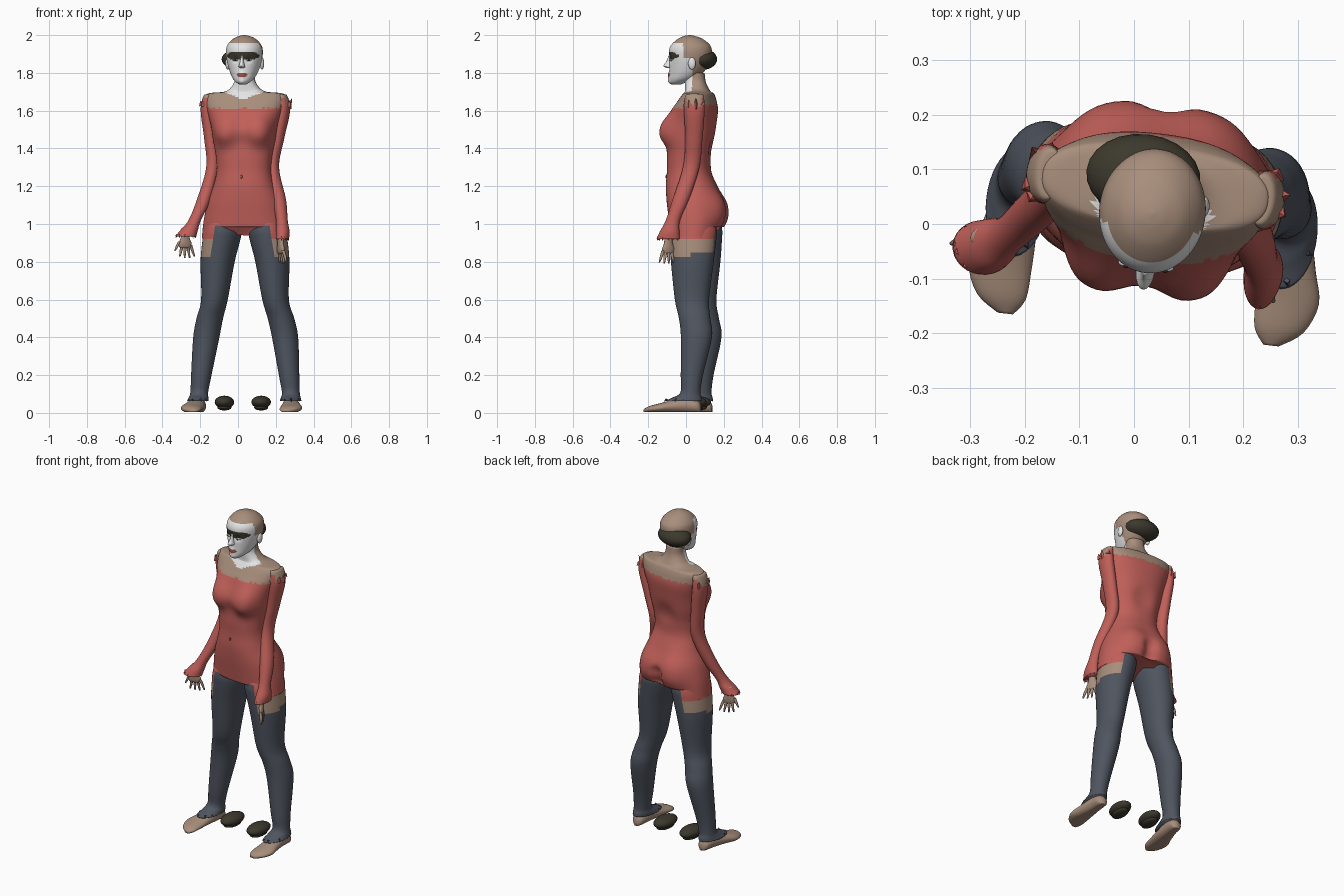
import bpy, bmesh, math, random
from mathutils import Vector, Matrix

random.seed(4)
if "Cube" in bpy.data.objects:
    bpy.data.objects.remove(bpy.data.objects["Cube"])

X, Y, Z = Vector((1, 0, 0)), Vector((0, 1, 0)), Vector((0, 0, 1))
# The figure is built symmetrically, then turned slightly about its own axis
POSE = Matrix.Translation((.037, .05, 0)) @ Matrix.Rotation(-.12, 4, 'Z') @ Matrix.Translation((0, -.05, 0))


def material(name, r, g, b):
    m = bpy.data.materials.new(name)
    m.use_nodes = True
    m.diffuse_color = (r, g, b, 1)
    m.node_tree.nodes["Principled BSDF"].inputs["Base Color"].default_value = (r, g, b, 1)
    return m


skin = material("skin", .39, .27, .2)
red = material("red cloth", .53, .115, .1)
slate = material("slate stocking", .078, .09, .115)
white = material("white paint", .78, .78, .78)
dark = material("dark olive", .045, .04, .026)
lip = material("lip", .3, .09, .065)


def finish(bm, name, mats, rule=None, smooth=True):
    """Colour faces by rule, pose the mesh and link it as an object."""
    bmesh.ops.recalc_face_normals(bm, faces=bm.faces)
    bm.normal_update()
    for f in bm.faces:
        f.smooth = smooth
        if rule:
            f.material_index = mats.index(rule(f.calc_center_median(), f.normal))
    bm.transform(POSE)
    mesh = bpy.data.meshes.new(name)
    bm.to_mesh(mesh)
    bm.free()
    for m in mats:
        mesh.materials.append(m)
    obj = bpy.data.objects.new(name, mesh)
    bpy.context.collection.objects.link(obj)


def spline(rows, sub):
    """Catmull-Rom interpolation of the key cross-sections."""
    out = []
    for i in range(len(rows) - 1):
        a, b, c, d = (rows[max(0, min(len(rows) - 1, i + k))] for k in (-1, 0, 1, 2))
        for s in range(sub):
            t = s / sub
            out.append([q + t * (r - p + t * (2 * p - 5 * q + 4 * r - w + t * (3 * (q - r) + w - p))) / 2
                        for p, q, r, w in zip(a, b, c, d)])
    return out + [list(rows[-1])]


def loft(name, rows, mats, rule=None, seg=32, sub=4, u=X, v=Y, bumps=(), box=1, floor=lambda co: .004):
    """Skin rounded sections (x, y, z, half width, half depth), push bumps out, keep above the floor."""
    bm = bmesh.new()
    rings = []
    for x, y, z, ru, rv in spline(rows, sub):
        ring = []
        for k in range(seg):
            a = math.tau * k / seg
            c, s = (math.copysign(abs(w) ** box, w) for w in (math.cos(a), math.sin(a)))
            ring.append(bm.verts.new(Vector((x, y, z)) + u * ru * c + v * rv * s))
        rings.append(ring)
    for lo, hi in zip(rings, rings[1:]):
        for k in range(seg):
            n = (k + 1) % seg
            bm.faces.new((lo[k], lo[n], hi[n], hi[k]))
    bm.faces.new(rings[0])
    bm.faces.new(rings[-1])
    for vert in bm.verts:
        start = vert.co.copy()
        for centre, radius, push in bumps:
            d = (start - Vector(centre)).length / radius
            vert.co += Vector(push) * math.exp(-d ** 2.7)
        vert.co.z = max(vert.co.z, floor(start))
    finish(bm, name, mats, rule)


def band(z, rx, front, back, x=0):
    return (x, (front + back) / 2, z, rx, (back - front) / 2)


def blob(name, centre, radii, mat):
    bm = bmesh.new()
    bmesh.ops.create_uvsphere(bm, u_segments=24, v_segments=14, radius=1,
                              matrix=Matrix.Translation(centre) @ Matrix.Diagonal((*radii, 1)))
    finish(bm, name, [mat])


def tatters(name, centre, rx, ry, count, lift, size, mat):
    """Torn points of cloth around an edge."""
    bm = bmesh.new()
    for k in range(count):
        a = math.tau * (k + random.random() * .6) / count
        out = Vector((math.cos(a), math.sin(a), 0))
        at = Vector(centre) + Vector((out.x * rx, out.y * ry, 0))
        turn = (out * .35 + Z * lift).to_track_quat('Z', 'Y').to_matrix().to_4x4()
        bmesh.ops.create_cone(bm, segments=4, radius1=size * .35, radius2=0, cap_ends=True,
                              depth=size * random.uniform(.4, 1.2), matrix=Matrix.Translation(at) @ turn)
    finish(bm, name, [mat], smooth=False)


# Torso: dress below a ragged neckline, bare shoulders, painted throat
def torso_rule(c, n):
    if c.z < 1.612 + .02 * (c.y > .1) + .006 * math.sin(c.x * 190):
        return red
    if c.y < .04 and abs(c.x) < (c.z - 1.66) * 2.8:
        return white
    return skin


# Hem is high between the legs and drops over the outer thighs
def hem(co):
    return .985 - .06 * max(0, min(1, (abs(co.x) - .165) / .03))


torso_bumps = [((s * .09, .175, 1.075), .095, (0, .034, 0)) for s in (-1, 1)]
torso_bumps += [((s * .09, -.08, 1.5), .08, (s * .008, -.052, -.006)) for s in (-1, 1)]
torso_bumps += [((0, .19, z), .035, (0, -.026, 0)) for z in (1, 1.06)]
torso_bumps += [((0, .15, 1.4), .06, (0, -.012, 0))]
loft("torso", [band(.92, .229, -.08, .18), band(.98, .224, -.083, .186), band(1.04, .215, -.09, .19),
               band(1.12, .196, -.1, .183), band(1.2, .165, -.105, .162), band(1.28, .146, -.1, .132),
               band(1.36, .15, -.1, .132), band(1.44, .165, -.093, .145), band(1.52, .178, -.085, .157),
               band(1.6, .2, -.07, .166), band(1.65, .211, -.04, .158), band(1.68, .211, -.018, .148),
               band(1.693, .19, -.008, .14), band(1.704, .1, -.004, .127), band(1.75, .057, -.006, .105),
               band(1.8, .053, -.006, .098)],
     [red, skin, white], torso_rule, seg=80, sub=6, bumps=torso_bumps, box=.85, floor=hem)
blob("navel", (0, -.106, 1.25), (.006, .004, .009), lip)


# Head: bare scalp, painted face and lips, a dark mask band tapering to the temples
def head_rule(c, n):
    taper = min(1, max(.3, (-.02 - c.y) / .045))
    if c.y < -.03 and abs(c.z - 1.89) < .021 * taper:
        return dark
    if c.y < -.05 and math.hypot(c.x / .029, (c.z - 1.79) / .012) < 1:
        return lip
    edge = -.005 if c.z > 1.88 else .042
    return white if c.z < 1.957 and c.y < edge else skin


loft("head", [band(1.738, .016, -.075, -.03), band(1.75, .036, -.088, .0), band(1.77, .056, -.091, .05),
              band(1.8, .072, -.089, .09), band(1.84, .086, -.088, .118), band(1.88, .095, -.088, .133),
              band(1.92, .097, -.09, .137), band(1.95, .088, -.077, .125), band(1.98, .06, -.043, .088),
              band(1.995, .028, -.01, .048), band(2, .004, .015, .023)],
     [skin, white, dark, lip], head_rule, seg=80, sub=9,
     bumps=[((s * .038, -.085, 1.87), .018, (0, .008, 0)) for s in (-1, 1)]
     + [((0, -.09, 1.755), .02, (0, -.006, 0)), ((0, -.09, 1.79), .016, (0, -.007, 0))])
loft("nose", [band(1.892, .007, -.094, -.06), band(1.862, .01, -.104, -.06), band(1.84, .015, -.121, -.06),
              band(1.832, .017, -.116, -.06), band(1.826, .01, -.1, -.06)], [white], seg=16)
blob("hair_bun", (-.024, .084, 1.872), (.105, .078, .056), dark)

for side, word in ((1, "left"), (-1, "right")):
    blob(word + "_ear", (side * .091, .042, 1.85), (.012, .02, .032), white)
    blob(word + "_eye", (side * .036, -.076, 1.868), (.015, .008, .006), white)
    blob(word + "_pupil", (side * .036, -.082, 1.868), (.006, .004, .006), dark)

    # Leg: a bare patch on the outer thigh, stocking elsewhere
    def leg_rule(c, n):
        outer = n.x * side > .35
        if c.z > (.925 if outer else .99):
            return red
        return skin if outer and c.z > (.82 if c.y < .06 else .85) else slate

    def leg_band(z, x, rx, front, back):
        return band(z, rx, front, back, side * x)

    loft(word + "_leg",
         [leg_band(1.1, .11, .07, -.02, .12), leg_band(1.02, .113, .092, -.062, .165),
          leg_band(.97, .118, .1, -.076, .178),
          leg_band(.92, .125, .1, -.075, .176), leg_band(.8, .146, .09, -.063, .165),
          leg_band(.6, .163, .07, -.04, .142), leg_band(.5, .19, .07, -.015, .152),
          leg_band(.4, .21, .069, -.002, .163), leg_band(.2, .234, .054, 0, .118),
          leg_band(.11, .244, .047, 0, .106), leg_band(.08, .246, .052, -.045, .112),
          leg_band(.062, .248, .057, -.09, .114)],
         [slate, skin, red], leg_rule, seg=40, sub=6)
    tatters(word + "_ankle_tatters", (side * .248, .012, .066), .051, .095, 9, -.4, .018, slate)

    # Bare foot, lofted from heel to toe
    loft(word + "_foot",
         [(side * x, y, h / 2, w, h / 2) for x, y, w, h in
          ((.246, .11, .012, .04), (.247, .092, .034, .065), (.25, .03, .042, .08), (.258, -.05, .052, .066),
           (.265, -.11, .058, .05), (.256, -.165, .045, .036), (.245, -.195, .014, .02))],
         [skin], u=X, v=Z)

    # Long rounded pad standing between the feet
    blob(word + "_pad", (side * .098 - .01, .036, .057), (.051, .084, .034), dark)
    blob(word + "_pad_base", (side * .098 - .01, .036, .029), (.037, .064, .016), dark)


# Sleeve bare at the shoulder, torn cuff and hand; the right arm swings further out
def arm(word, side, lower, wrist, spread):
    def sleeve_rule(c, n):
        return skin if c.z > (1.615 if abs(n.x) > .75 else 1.665) else red

    upper = [(.19, .068, 1.686, .016, .035), (.198, .068, 1.676, .026, .05), (.202, .068, 1.6, .036, .055)]
    loft(word + "_sleeve", [(side * x, y, z, a, b) for x, y, z, a, b in upper + lower],
         [red, skin], sleeve_rule, seg=28, sub=5)
    x, y, z, a, b = lower[-1]
    tatters(word + "_cuff_tatters", (side * x, y, z), a * .9, b * .9, 11, -.8, .022, red)
    tatters(word + "_shoulder_tatters", (side * .208, .068, 1.64), .03, .052, 6, .9, .05, red)
    u = Vector(spread).normalized()
    v = Z.cross(u)
    root = Vector(wrist)
    knuckles = root - Z * .05
    loft(word + "_palm", [(*(root + Z * .05), .02, .016), (*root, .024, .015), (*(root - Z * .03), .036, .014),
                          (*knuckles, .034, .011), (*(knuckles - Z * .008), .02, .005)],
         [skin], seg=16, u=u, v=v)
    for k in range(5):
        off = k - 2
        base = knuckles + u * off * .0155 + Z * (.028 if k == 0 else .01)
        reach = .05 if k == 0 else .072 - .006 * abs(k - 2.5)
        tip = base - Z * reach + u * off * .012 + v * .006
        mid = (base + tip) / 2 + v * .002
        loft(f"{word}_finger_{k + 1}", [(*base, .0085, .0085), (*mid, .0078, .0078), (*tip, .004, .004)],
             [skin], seg=10, u=u, v=v)


arm("right", -1, [(.184, .066, 1.45, .035, .046), (.172, .054, 1.3, .035, .044),
                  (.213, 0, 1.13, .037, .04), (.256, -.05, 1.02, .033, .036),
                  (.282, -.07, .97, .046, .046), (.3, -.08, .935, .056, .05)],
    (-.306, -.06, .93), (1, .5, 0))
arm("left", 1, [(.172, .062, 1.45, .035, .046), (.148, .045, 1.3, .034, .044),
                (.188, -.005, 1.13, .037, .044), (.208, -.045, 1.02, .031, .038),
                (.215, -.062, .96, .036, .052), (.214, -.07, .92, .034, .062)],
    (.205, -.07, .9), (.5, -.8, 0))
